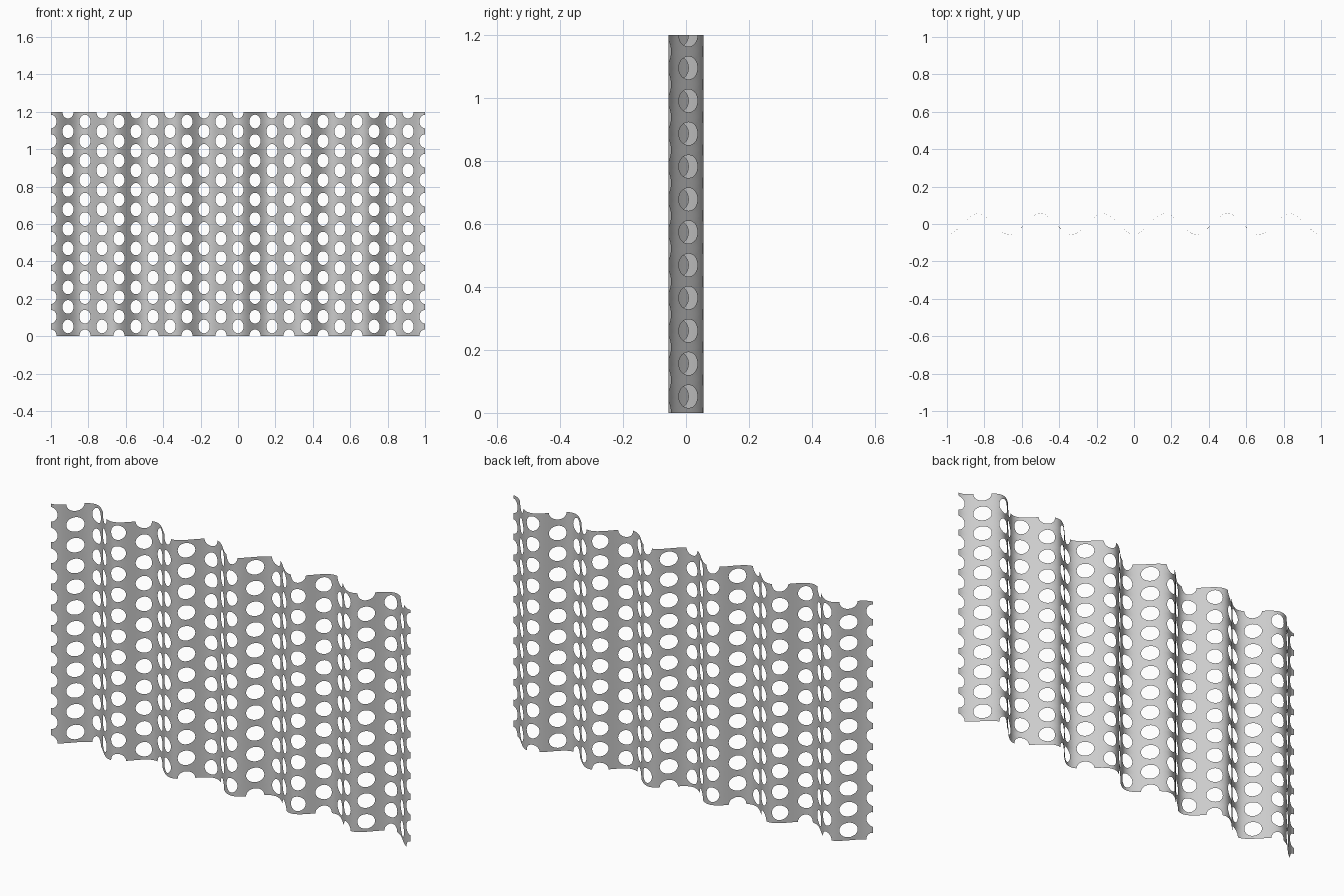
import bpy, bmesh, math

cube = bpy.data.objects.get("Cube")
if cube:
    bpy.data.objects.remove(cube, do_unlink=True)

HEIGHT, AMPLITUDE, WAVES = 1.2, 0.056, 6
COLUMNS, ROWS = 22, 11.5
DX, DZ = 2 / COLUMNS, HEIGHT / ROWS
RX, RZ = 0.03, 0.0365      # hole radii
SIDE = 8                   # segments along each side of a cell


def wave(x):
    return -AMPLITUDE * math.cos(math.pi * WAVES * x)


def cell_outline():
    """Points around a unit square, evenly spaced on every side."""
    pts = []
    for turn in range(4):
        c, s = round(math.cos(turn * math.pi / 2)), round(math.sin(turn * math.pi / 2))
        for i in range(SIDE):
            u, v = 0.5, i / SIDE - 0.5
            pts.append((u * c - v * s, u * s + v * c))
    return pts


def cell_rings():
    """Offsets of the hole rim, a middle ring and the cell edge."""
    rings = [[], [], []]
    for u, v in cell_outline():
        a = math.atan2(v, u)
        rim = (RX * math.cos(a), RZ * math.sin(a))
        edge = (u * DX, v * DZ)
        rings[0].append(rim)
        rings[1].append(((rim[0] + edge[0]) / 2, (rim[1] + edge[1]) / 2))
        rings[2].append(edge)
    return rings


# Perforated sheet: staggered cells, each with one hole, cut off at the border
bm = bmesh.new()
rings = cell_rings()
count = len(rings[0])
for k in range(COLUMNS + 1):
    for j in range(12):
        cx, cz = -1 + k * DX, DZ * (j + 0.5 * (k % 2))
        for inner, outer in zip(rings, rings[1:]):
            for i in range(count):
                n = (i + 1) % count
                quad = [(cx + x, cz + z) for x, z in (inner[i], outer[i], outer[n], inner[n])]
                mx = sum(p[0] for p in quad) / 4
                mz = sum(p[1] for p in quad) / 4
                if abs(mx) < 1 and 0 < mz < HEIGHT:
                    bm.faces.new([bm.verts.new((x, wave(x), z)) for x, z in quad])
bmesh.ops.remove_doubles(bm, verts=bm.verts, dist=0.0002)
for f in bm.faces:
    f.smooth = True
mesh = bpy.data.meshes.new("corrugated_perforated_sheet")
bm.to_mesh(mesh)
bm.free()

# Plain grey metal
grey = bpy.data.materials.new("light_grey")
grey.use_nodes = True
colour = (0.6, 0.6, 0.6, 1)
grey.diffuse_color = colour
grey.node_tree.nodes["Principled BSDF"].inputs["Base Color"].default_value = colour
mesh.materials.append(grey)

sheet = bpy.data.objects.new("corrugated_perforated_sheet", mesh)
bpy.context.collection.objects.link(sheet)
